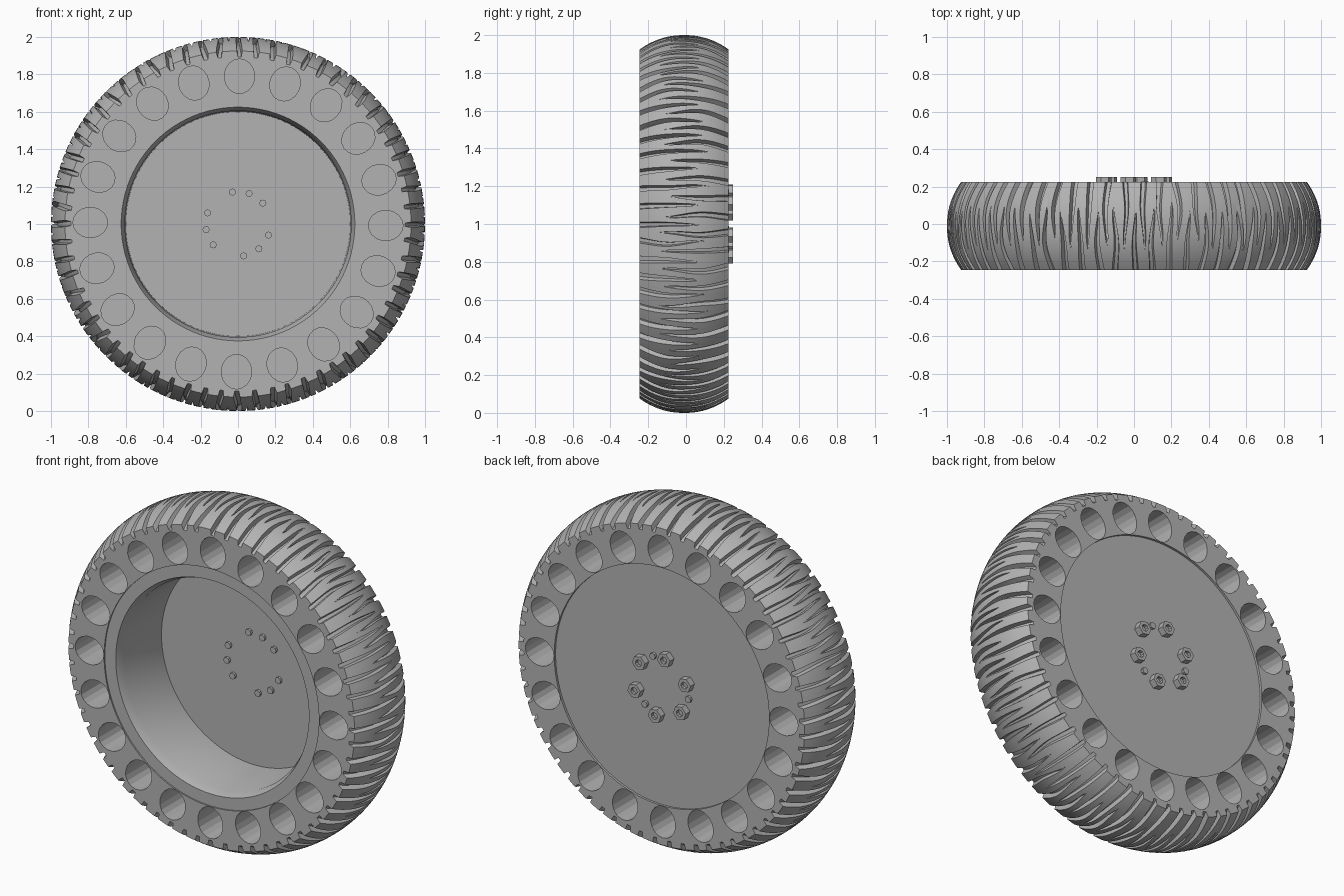
import bpy, bmesh, math, random
from mathutils import Matrix, Vector

random.seed(4)
cube = bpy.data.objects.get("Cube")
if cube:
    bpy.data.objects.remove(cube, do_unlink=True)

TAU = math.tau
FRONT, BACK, MID = -0.245, 0.225, -0.01
HALF = (BACK - FRONT) / 2

grey = bpy.data.materials.new("plain grey")
grey.use_nodes = True
grey.diffuse_color = (0.45, 0.45, 0.45, 1)
grey.node_tree.nodes["Principled BSDF"].inputs["Base Color"].default_value = grey.diffuse_color


def finish(bm, name, smooth=30):
    bmesh.ops.recalc_face_normals(bm, faces=bm.faces)
    mesh = bpy.data.meshes.new(name)
    bm.to_mesh(mesh)
    bm.free()
    ob = bpy.data.objects.new(name, mesh)
    bpy.context.collection.objects.link(ob)
    mesh.materials.append(grey)
    ob.location.z = 1
    if smooth:
        bpy.ops.object.select_all(action='DESELECT')
        ob.select_set(True)
        bpy.context.view_layer.objects.active = ob
        bpy.ops.object.shade_smooth_by_angle(angle=math.radians(smooth))
    return ob


def polar(r, a, y):
    return Vector((r * math.cos(a), y, r * math.sin(a)))


def lathe(name, profile, segments, closed):
    """Turn a radius/y profile about the axle."""
    bm = bmesh.new()
    verts = [bm.verts.new((r, y, 0)) for r, y in profile]
    pairs = list(zip(verts, verts[1:]))
    if closed:
        pairs.append((verts[-1], verts[0]))
    edges = [bm.edges.new(p) for p in pairs]
    bmesh.ops.spin(bm, geom=verts + edges, cent=(0, 0, 0), axis=(0, 1, 0),
                   angle=TAU, steps=segments, use_duplicate=False)
    bmesh.ops.remove_doubles(bm, verts=bm.verts, dist=0.0005)
    return finish(bm, name)


def add_prism(bm, centre, rx, rz, y0, y1, sides, turn=0.0):
    """Add a prism along y, its z radius pointing along turn."""
    mat = (Matrix.Translation((centre.x, (y0 + y1) / 2, centre.z))
           @ Matrix.Rotation(turn, 4, 'Y')
           @ Matrix.Diagonal((rx, y1 - y0, rz, 1))
           @ Matrix.Rotation(math.pi / 2, 4, 'X'))
    bmesh.ops.create_cone(bm, cap_ends=True, segments=sides, radius1=1,
                          radius2=1, depth=1, matrix=mat)


def cut(ob, cutter):
    mod = ob.modifiers.new("holes", 'BOOLEAN')
    mod.operation, mod.solver, mod.object = 'DIFFERENCE', 'EXACT', cutter
    cutter.hide_render = True
    cutter.hide_viewport = True
    cutter.display_type = 'WIRE'


# Dished rim: closed back disc, deep well, chamfered front lip
lathe("rim", [(0, 0.15), (0.6, 0.15), (0.605, -0.19), (0.625, -0.237),
              (0.697, -0.237), (0.697, 0.212), (0, 0.212)], 96, False)

# Tyre body with a ring of blind oval holes on both sides
body = lathe("tyre_body", [(0.695, FRONT), (0.892, FRONT),
                           (0.892, BACK), (0.695, BACK)], 120, True)
bm = bmesh.new()
for i in range(20):
    a = TAU * i / 20 - 0.01
    for y0, y1 in ((FRONT - 0.1, MID - 0.015), (MID + 0.015, BACK + 0.1)):
        add_prism(bm, polar(0.79, a, 0), 0.081, 0.0925, y0, y1, 18, math.pi / 2 - a)
cut(body, finish(bm, "hole_cutter", 0))

# Tread: crowned band with tapering grooves reaching in from alternate edges
PITCHES, ROWS = 64, 18
STEP = TAU / PITCHES
grooves = []
for i in range(PITCHES):
    for side in (-1, 1):
        grooves.append({
            "side": side,
            "angle": (i + 0.25 + 0.25 * side + random.uniform(-0.06, 0.06)) * STEP,
            "tip": random.uniform(0.25, 0.55),
            "slant": random.uniform(-0.09, 0.09) * STEP,
            "width": random.uniform(0.15, 0.2) * STEP,
        })


def groove_points(g, t):
    """Four points across a groove at t, from -1 (front) to 1 (back)."""
    reach = max(0.0, min(1.0, (g["tip"] - t * g["side"] * -1) / (1 + g["tip"])))
    reach = max(0.0, min(1.0, (g["tip"] + t * g["side"]) / (1 + g["tip"])))
    width = g["width"] * (0.08 + 0.92 * reach ** 0.6)
    depth = 0.032 * min(1.0, reach * 4)
    crown = 1 - 0.075 * abs(t) ** 2.2
    a = g["angle"] + g["slant"] * math.sin(t * 4)
    y = MID + HALF * t
    return [polar(crown, a - width, y), polar(crown - depth, a - width * 0.65, y),
            polar(crown - depth, a + width * 0.65, y), polar(crown, a + width, y)]


bm = bmesh.new()
rows = []
for j in range(ROWS + 1):
    t = 2 * j / ROWS - 1
    rows.append([bm.verts.new(p) for g in grooves for p in groove_points(g, t)])
# Shoulder rings that close the band onto the sidewalls
for source, at in ((rows[0], 0), (rows[-1], len(rows))):
    ring = []
    for v in source:
        a = math.atan2(v.co.z, v.co.x)
        ring.append(bm.verts.new(polar(0.886, a, v.co.y)))
    rows.insert(at if at == 0 else len(rows), ring)
for low, high in zip(rows, rows[1:]):
    n = len(low)
    for k in range(n):
        m = (k + 1) % n
        bm.faces.new((low[k], low[m], high[m], high[k]))
finish(bm, "tread", 28)

# Wheel studs in three groups of three; the outer two of each carry nuts
studs, nuts, bores = bmesh.new(), bmesh.new(), bmesh.new()
for group in (70, 190, 310):
    for offset in (-30, 0, 30):
        a = math.radians(group + offset)
        c = polar(0.173, a, 0)
        add_prism(studs, c, 0.019, 0.019, 0.135, 0.228, 8)
        if offset:
            add_prism(nuts, c, 0.042, 0.042, 0.2, 0.25, 6, a)
            add_prism(bores, c, 0.02, 0.02, 0.229, 0.3, 10)
finish(studs, "wheel_studs")
cut(finish(nuts, "wheel_nuts"), finish(bores, "nut_bore_cutter", 0))
